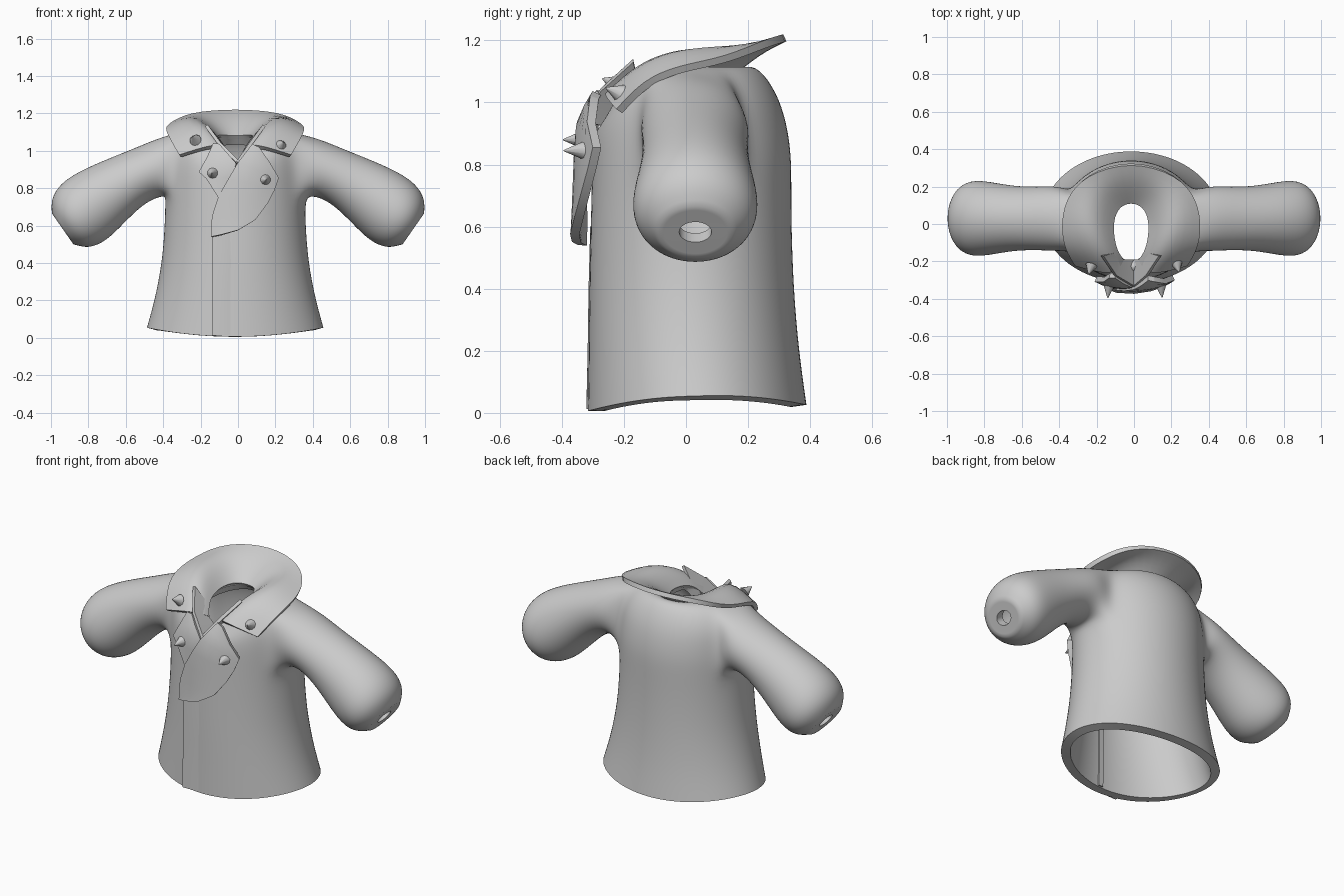
import bpy, bmesh
from math import sin, cos, tau
from mathutils import Vector

cube = bpy.data.objects.get("Cube")
if cube:
    bpy.data.objects.remove(cube)

cloth = bpy.data.materials.new("light_grey")
cloth.diffuse_color = (0.6, 0.6, 0.6, 1)
cloth.use_nodes = True
cloth.node_tree.nodes["Principled BSDF"].inputs["Base Color"].default_value = (0.6, 0.6, 0.6, 1)

CX = -0.015   # torso centre
SEG = 24

# Torso rows: height, half width, front y, back y, dip of the front neckline
TORSO = [
    (0.0, 0.477, -0.32, 0.392, 0),
    (0.2, 0.435, -0.317, 0.367, 0),
    (0.4, 0.395, -0.315, 0.35, 0),
    (0.6, 0.38, -0.31, 0.343, 0),
    (0.74, 0.377, -0.307, 0.343, 0),
    (0.83, 0.377, -0.305, 0.342, 0),
    (0.92, 0.372, -0.302, 0.33, 0.03),
    (1.01, 0.36, -0.287, 0.305, 0.1),
    (1.095, 0.31, -0.255, 0.255, 0.16),
    (1.13, 0.22, -0.23, 0.2, 0.18),
    (1.07, 0.105, -0.2, 0.125, 0.14),
]
# Sleeve rings: top x, z, bottom x, z, half depth
SLEEVE = [
    (0.42, 1.07, 0.39, 0.765, 0.175),
    (0.56, 1.01, 0.49, 0.73, 0.168),
    (0.70, 0.955, 0.59, 0.635, 0.172),
    (0.85, 0.89, 0.69, 0.53, 0.195),
    (0.95, 0.825, 0.76, 0.492, 0.205),
    (1.0, 0.745, 0.815, 0.482, 0.18),
    (0.995, 0.665, 0.88, 0.50, 0.12),
    (0.96, 0.615, 0.915, 0.55, 0.052),
]


def finish(bm, name, thick=0.0, offset=-1, subsurf=0):
    bmesh.ops.recalc_face_normals(bm, faces=bm.faces)
    mesh = bpy.data.meshes.new(name)
    bm.to_mesh(mesh)
    bm.free()
    ob = bpy.data.objects.new(name, mesh)
    bpy.context.collection.objects.link(ob)
    mesh.materials.append(cloth)
    bpy.ops.object.select_all(action="DESELECT")
    bpy.context.view_layer.objects.active = ob
    ob.select_set(True)
    if subsurf:
        mod = ob.modifiers.new("Smooth", "SUBSURF")
        mod.levels = mod.render_levels = subsurf
        mod.boundary_smooth = "PRESERVE_CORNERS"
        bpy.ops.object.modifier_apply(modifier=mod.name)
    if thick:
        mod = ob.modifiers.new("Thickness", "SOLIDIFY")
        mod.thickness, mod.offset = thick, offset
        bpy.ops.object.modifier_apply(modifier=mod.name)
    bpy.ops.object.shade_smooth_by_angle(angle=0.7)
    return ob


def sheet(name, rows, thick, subsurf=0):
    """Grid of quads through rows of points."""
    bm = bmesh.new()
    grid = [[bm.verts.new(p) for p in row] for row in rows]
    for a, b in zip(grid, grid[1:]):
        for i in range(len(a) - 1):
            bm.faces.new((a[i], a[i + 1], b[i + 1], b[i]))
    return finish(bm, name, thick, 0, subsurf)


def front(x, z, out=0.0):
    """Point on the front of the torso, lifted off it by out."""
    for lo, hi in zip(TORSO, TORSO[1:]):
        if lo[0] <= z <= hi[0]:
            break
    t = (z - lo[0]) / (hi[0] - lo[0])
    rx, y0, y1 = (lo[i] + (hi[i] - lo[i]) * t for i in (1, 2, 3))
    cy, ry = (y0 + y1) / 2, (y1 - y0) / 2
    return (x, cy - ry * max(0, 1 - ((x - CX) / rx) ** 2) ** 0.5 - out, z)


# Torso and sleeves as one shell
bm = bmesh.new()
crease = bm.edges.layers.float.new("crease_edge")
grid = []
for r, (z, rx, y0, y1, dip) in enumerate(TORSO):
    ring = []
    for k in range(SEG):
        c, s = cos(tau * k / SEG), sin(tau * k / SEG)
        h = z - dip * max(0, -s) ** 6
        if r == 0:
            h += 0.005 + 0.05 * c * c + 0.02 * max(0, s)
        ring.append(bm.verts.new((CX + rx * c, (y0 + y1) / 2 + (y1 - y0) / 2 * s, h)))
    grid.append(ring)
armhole = {k % SEG for side in (0, 12) for k in range(side - 2, side + 2)}
for r in range(len(grid) - 1):
    for k in range(SEG):
        if not (4 <= r < 8 and k in armhole):
            n = (k + 1) % SEG
            bm.faces.new((grid[r][k], grid[r][n], grid[r + 1][n], grid[r + 1][k]))

loop = [(8, 0), (8, 1)] + [(r, 2) for r in (8, 7, 6, 5, 4)] + [(4, 1), (4, 0), (4, -1)]
loop += [(r, -2) for r in (4, 5, 6, 7, 8)] + [(8, -1)]
for side in (1, -1):
    last = [grid[r][k if side > 0 else 12 - k] for r, k in loop]
    for tx, tz, bx, bz, ry in SLEEVE:
        mid = Vector((tx + bx, 0.06, tz + bz)) / 2
        up = Vector((tx - bx, 0, tz - bz)) / 2 * 1.025
        ring = []
        for i in range(16):
            p = mid + up * cos(tau * i / 16)
            p.y += ry * 1.025 * sin(tau * i / 16)
            p.x *= side
            ring.append(bm.verts.new(p))
        for i in range(16):
            n = (i + 1) % 16
            bm.faces.new((last[i], last[n], ring[n], ring[i]))
        cuff, last = last, ring
    # Sharp rim where the sleeve turns into the flat cuff
    for i in range(16):
        bm.edges.get((cuff[i], cuff[i - 1]))[crease] = 1
finish(bm, "jacket_body", 0.05, -1, 2)

# Collar: neck, fold and outer edge, from back centre to front tip
STATIONS = [
    ((0, 0.125, 1.07), (0, 0.25, 1.165), (0, 0.345, 1.215)),
    ((0.07, 0.1, 1.075), (0.17, 0.2, 1.175), (0.25, 0.265, 1.195)),
    ((0.105, 0.02, 1.075), (0.22, 0.07, 1.195), (0.35, 0.13, 1.135)),
    ((0.1, -0.08, 1.065), (0.21, -0.05, 1.19), (0.37, -0.02, 1.11)),
    ((0.08, -0.15, 1.04), (0.155, -0.17, 1.135), (0.35, -0.13, 1.065)),
    ((0.05, -0.19, 0.99), (0.085, -0.275, 1.04), (0.295, -0.215, 0.972)),
]


def shift(station, side):
    return [(CX + side * x, y, z) for x, y, z in station]


rows = [shift(s, -1) for s in STATIONS[:0:-1]] + [shift(s, 1) for s in STATIONS]
sheet("collar", rows, 0.025, 2)

# Inner facings that carry the collar fold down to the point of the V
V_POINT = ((0.0, -0.19, 0.92), (-CX, -0.335, 0.94))
for name, side in (("left_facing", 1), ("right_facing", -1)):
    point = [(0, y, z) for x, y, z in V_POINT]
    sheet(name, [shift(s[:2], side) for s in STATIONS[-2:]] + [point], 0.018)


# Lapels: inner and outer edge pairs (x, z), laid over the chest
def lapel(name, pairs, lift):
    rows = []
    for (x0, z0), (x1, z1) in pairs:
        row = []
        for i in range(6):
            t = i / 5
            x, z = x0 + (x1 - x0) * t, z0 + (z1 - z0) * t
            row.append(front(x, z, lift + 0.008 * t - 0.2 * max(0, z - 0.92)))
        rows.append(row)
    sheet(name, rows, 0.03)


lapel("left_lapel", [
    ((0.075, 1.03), (0.11, 1.015)), ((0.04, 0.985), (0.165, 0.935)),
    ((0.0, 0.935), (0.212, 0.855)), ((-0.05, 0.85), (0.19, 0.79)),
    ((-0.1, 0.76), (0.155, 0.72)), ((-0.13, 0.67), (0.09, 0.63)),
    ((-0.14, 0.61), (0.0, 0.575)), ((-0.14, 0.54), (-0.09, 0.55))], 0.04)
lapel("right_lapel", [
    ((-0.1, 1.03), (-0.13, 1.035)), ((-0.06, 0.985), (-0.16, 0.965)),
    ((-0.01, 0.93), (-0.205, 0.885)), ((-0.03, 0.86), (-0.165, 0.85)),
    ((-0.085, 0.75), (-0.1, 0.745))], 0.028)

# Overlapping front edge, outside and inside
heights = [0.012, 0.1, 0.2, 0.3, 0.4, 0.5, 0.6]
sheet("front_overlap", [[front(-0.14 + 0.05 * i, z, 0.008 - 0.009 * i) for i in range(4)]
                        for z in heights], 0.012)
sheet("inner_overlap", [[front(x, z, -0.052) for x in (0.0, 0.03)] for z in heights], 0.02)

# Spikes on collar and lapels
for name, x, z, out, height, aim in (
        ("left_collar_spike", 0.23, 1.03, 0.02, 0.055, (0.25, -0.85, 0.35)),
        ("right_collar_spike", -0.23, 1.06, 0.025, 0.055, (-0.25, -0.85, 0.35)),
        ("left_lapel_spike", 0.145, 0.845, 0.065, 0.07, (0.1, -1, 0)),
        ("right_lapel_spike", -0.135, 0.88, 0.055, 0.07, (-0.1, -1, 0))):
    bm = bmesh.new()
    bmesh.ops.create_cone(bm, cap_ends=True, segments=10, radius1=0.032, radius2=0.002,
                          depth=height)
    ob = finish(bm, name)
    ob.location = Vector(front(x, z, out)) + Vector(aim) * 0.02
    ob.rotation_euler = Vector(aim).to_track_quat("Z", "Y").to_euler()
